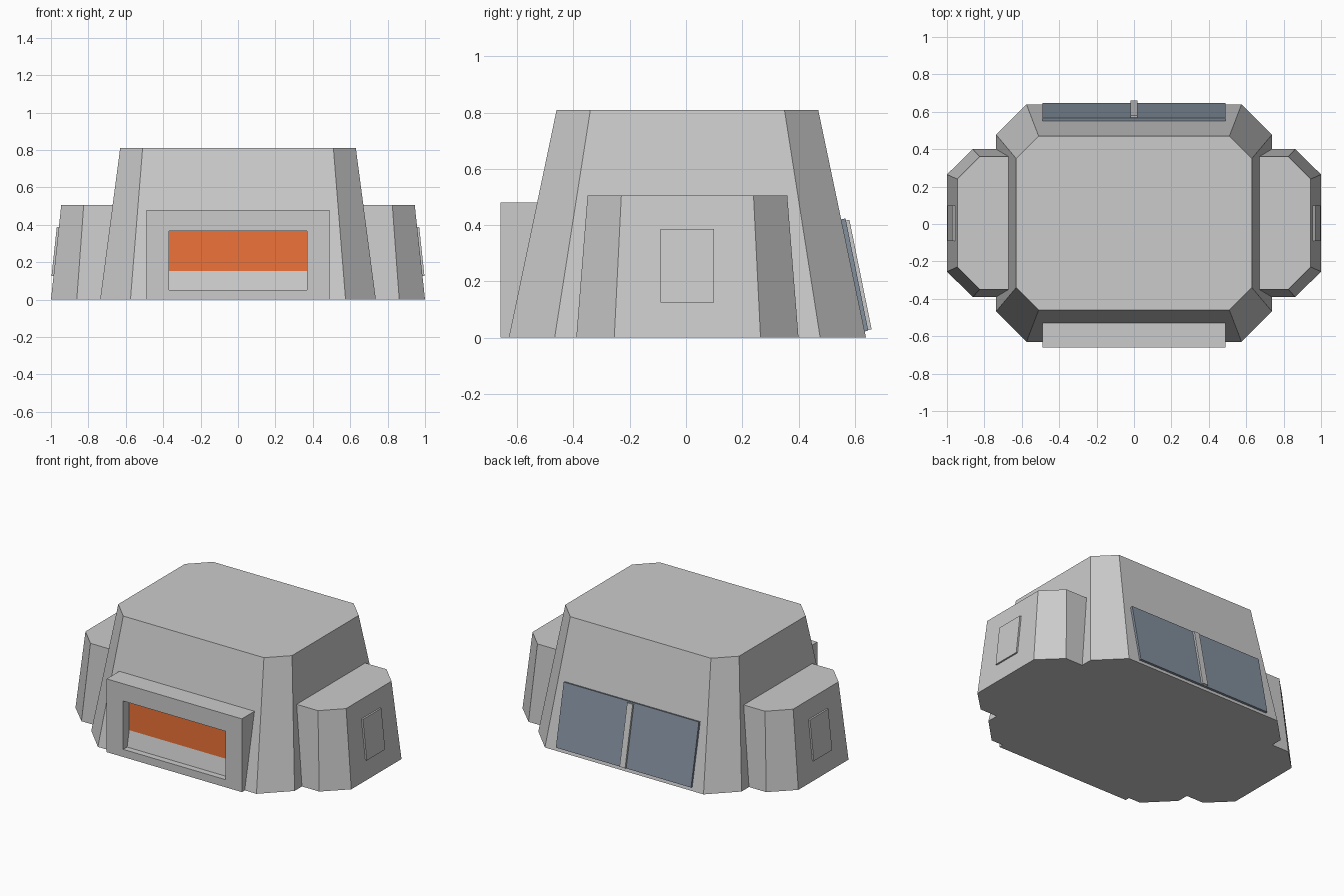
import bpy, bmesh

if "Cube" in bpy.data.objects:
    bpy.data.objects.remove(bpy.data.objects["Cube"])

CY = 0.005  # centre line of the shelter in y


def material(name, rgb):
    m = bpy.data.materials.new(name)
    m.diffuse_color = (*rgb, 1)
    m.use_nodes = True
    m.node_tree.nodes["Principled BSDF"].inputs["Base Color"].default_value = m.diffuse_color
    return m


def add_mesh(name, bm, mat=None):
    bmesh.ops.recalc_face_normals(bm, faces=bm.faces)
    me = bpy.data.meshes.new(name)
    bm.to_mesh(me)
    bm.free()
    ob = bpy.data.objects.new(name, me)
    bpy.context.collection.objects.link(ob)
    if mat:
        me.materials.append(mat)
    return ob


def loft(name, lower, upper, mat=None):
    """Closed solid between two matching outlines."""
    bm = bmesh.new()
    a = [bm.verts.new(p) for p in lower]
    b = [bm.verts.new(p) for p in upper]
    n = len(a)
    for i in range(n):
        j = (i + 1) % n
        bm.faces.new((a[i], a[j], b[j], b[i]))
    bm.faces.new(a)
    bm.faces.new(b)
    return add_mesh(name, bm, mat)


def octagon(hx, hy, cx, cy, z):
    """Rectangle hx by hy with corners cut at cx and cy."""
    pts = [(hx, -cy), (hx, cy), (cx, hy), (-cx, hy),
           (-hx, cy), (-hx, -cy), (-cx, -hy), (cx, -hy)]
    return [(x, y + CY, z) for x, y in pts]


def pod_outline(s, outer, hy, cx, cy, z):
    pts = [(0.5, -hy), (cx, -hy), (outer, -cy), (outer, cy), (cx, hy), (0.5, hy)]
    return [(s * x, y + CY, z) for x, y in pts]


def slab_x(name, profile, x0, x1, mat=None):
    """Extrude a (y, z) profile along x."""
    return loft(name, [(x0, y, z) for y, z in profile],
                [(x1, y, z) for y, z in profile], mat)


orange = material("orange", (0.85, 0.17, 0.04))
glass = material("glass", (0.23, 0.28, 0.34))

# Main tapered body
loft("main_body", octagon(0.737, 0.635, 0.575, 0.472, 0),
     octagon(0.63, 0.465, 0.51, 0.345, 0.81))

# Side pods and their thin hatches
for s, side in ((1, "right"), (-1, "left")):
    loft(side + "_pod", pod_outline(s, 1.0, 0.395, 0.862, 0.26, 0),
         pod_outline(s, 0.945, 0.355, 0.825, 0.235, 0.505))
    hatch = [(0.95, 0.125), (0.997, 0.125), (0.969, 0.387), (0.93, 0.387)]
    loft(side + "_hatch", [(s * x, CY - 0.095, z) for x, z in hatch],
         [(s * x, CY + 0.095, z) for x, z in hatch])

# Front door frame: a rectangular ring running back into the body
bm = bmesh.new()
rings = []
for y in (-0.66, -0.5):
    for hx, z0, z1 in ((0.49, 0, 0.48), (0.37, 0.05, 0.367)):
        rings.append([bm.verts.new((x, y, z)) for x, z in
                      ((-hx, z0), (hx, z0), (hx, z1), (-hx, z1))])
fo, fi, bo, bi = rings
for p, q in ((fo, fi), (fi, bi), (bi, bo), (bo, fo)):
    for i in range(4):
        j = (i + 1) % 4
        bm.faces.new((p[i], p[j], q[j], q[i]))
add_mesh("door_frame", bm)

# Orange door, its lower part hidden by the sloping wall
slab_x("door_panel", [(-0.598, 0.05), (-0.598, 0.367), (-0.52, 0.367), (-0.52, 0.05)],
       -0.37, 0.37, orange)

# Rear window leaning with the wall, and its centre bar
slab_x("rear_window", [(0.625, 0.02), (0.648, 0.025), (0.567, 0.424), (0.54, 0.418)],
       -0.49, 0.49, glass)
slab_x("window_bar", [(0.625, 0.02), (0.66, 0.03), (0.581, 0.419), (0.545, 0.412)],
       -0.02, 0.02)
